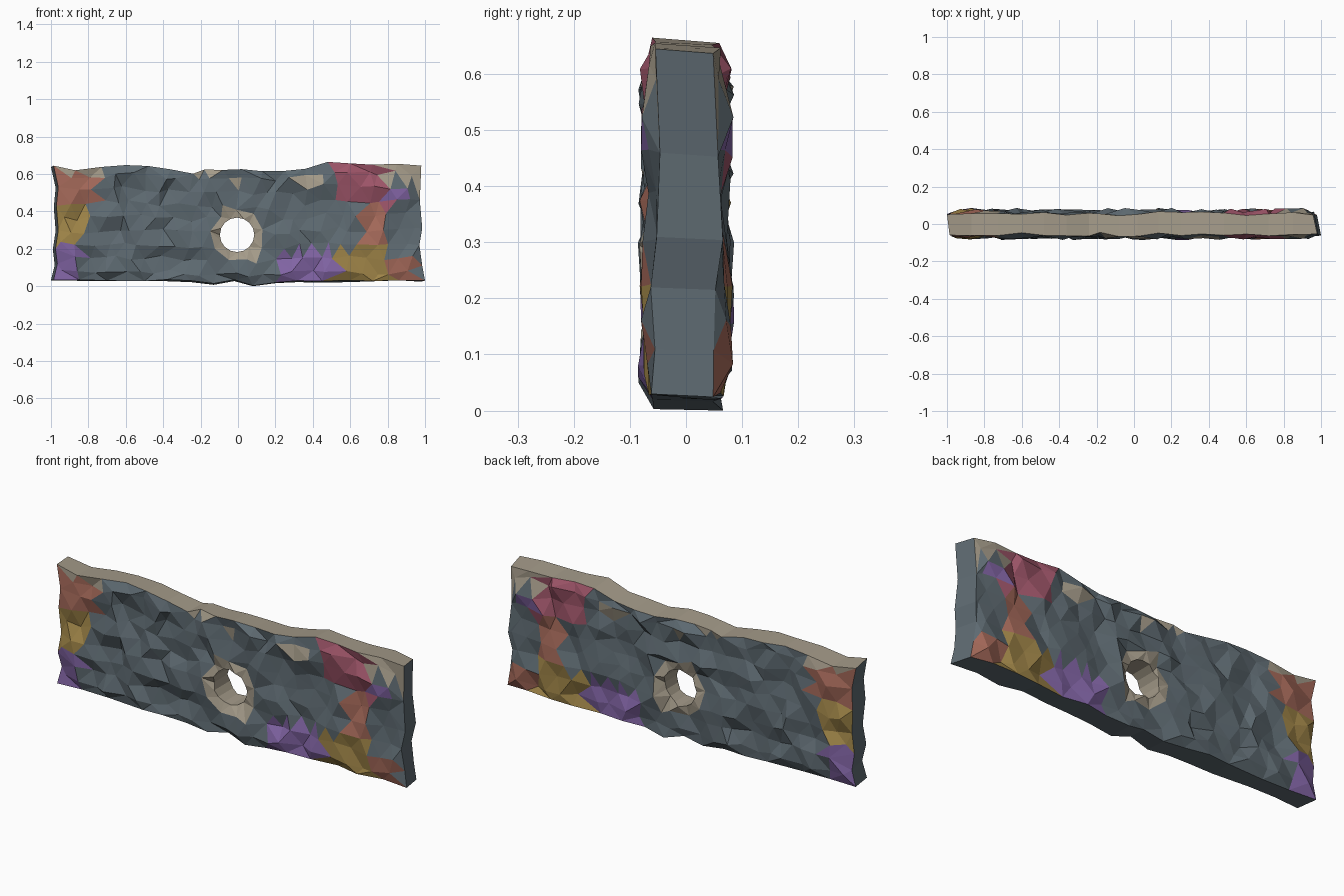
import bpy, bmesh, math, random
from mathutils import Vector
from mathutils.geometry import delaunay_2d_cdt

if "Cube" in bpy.data.objects:
    bpy.data.objects.remove(bpy.data.objects["Cube"])

random.seed(23)
jit = lambda a: random.uniform(-a, a)

# Wavy top and bottom edge profiles (x, z)
TOP = [(-1, .645), (-.87, .62), (-.73, .638), (-.6, .648), (-.48, .643), (-.36, .625),
       (-.24, .602), (-.18, .624), (-.08, .622), (.02, .626), (.13, .615), (.25, .617),
       (.36, .628), (.48, .665), (.6, .657), (.72, .65), (.85, .655), (.98, .645)]
BOTTOM = [(-1, .033), (-.85, .035), (-.7, .03), (-.5, .028), (-.38, .036), (-.25, .03),
          (-.13, .015), (-.02, .035), (.08, .003), (.2, .02), (.32, .03), (.45, .028),
          (.6, .032), (.72, .028), (.86, .032), (1, .03)]
LEFT = [(-.975, .53), (-.985, .43), (-.975, .3), (-.99, .2), (-.98, .12)]
RIGHT = [(.985, .11), (.97, .22), (.985, .31), (.972, .46)]
HOLE_X, HOLE_Z, HOLE_R, HOLE_N = -.005, .275, .092, 16


def height(profile, x):
    for (x0, z0), (x1, z1) in zip(profile, profile[1:]):
        if x <= x1:
            return z0 + (z1 - z0) * max(0, x - x0) / (x1 - x0)
    return profile[-1][1]


def ring(n, radius, wobble=0, turn=0):
    out = []
    for i in range(n):
        a, r = 2 * math.pi * (i + turn) / n, radius + jit(wobble)
        out.append((HOLE_X + r * math.cos(a), HOLE_Z + r * math.sin(a)))
    return out


# Slab outline, hole loop, chipped ring around it and scattered rock points
outline = BOTTOM + RIGHT + TOP[::-1] + LEFT
hole = ring(HOLE_N, HOLE_R)
n_out, n_rim = len(outline), len(outline) + HOLE_N
inner = ring(9, .138, .012, .3)
for r in range(8):
    for c in range(23):
        x = -.935 + c * .083 + (r % 2) * .04 + jit(.026)
        t = .075 + r * .121 + jit(.024)
        lo, hi = height(BOTTOM, x), height(TOP, x)
        z = lo + t * (hi - lo)
        if abs(x) < .955 and math.hypot(x - HOLE_X, z - HOLE_Z) > .175:
            inner.append((x, z))

pts = [Vector(p) for p in outline + hole + inner]
hole_edges = [(n_out + i, n_out + (i + 1) % HOLE_N) for i in range(HOLE_N)]
verts2d, _, tris, *_ = delaunay_2d_cdt(pts, hole_edges, [list(range(n_out))], 1, 1e-5)
tris = [t for t in tris if not all(n_out <= i < n_rim for i in t)]

# Colours of the rock and its painted patches
COLORS = {"slate": (.112, .145, .167), "sand": (.37, .325, .25), "orange": (.37, .14, .10),
          "ochre": (.35, .235, .065), "violet": (.225, .13, .38), "rose": (.34, .09, .14)}
NAMES = list(COLORS)
# Patch boxes: x0, x1, z0, z1
PATCHES = [("orange", -.97, -.75, .45, .6), ("ochre", -1, -.81, .24, .45),
           ("violet", -1, -.84, 0, .24), ("sand", -1, -.74, .59, .7),
           ("rose", .51, .79, .45, .7), ("violet", .8, .91, .45, .55),
           ("sand", .8, .97, .56, .7), ("orange", .64, .78, .2, .45),
           ("rose", .78, .84, .37, .45), ("ochre", .52, .8, 0, .2),
           ("orange", .8, .95, 0, .14), ("violet", .22, .52, 0, .18),
           ("sand", -.27, -.1, .595, .7), ("sand", -.08, .05, .54, .58),
           ("sand", .33, .45, .54, .6)]


def patch(tri, x, z):
    if any(n_out <= i < n_rim for i in tri):
        return NAMES.index("sand")
    for name, x0, x1, z0, z1 in PATCHES:
        if x0 < x < x1 and z0 < z < z1:
            return NAMES.index(name)
    return 0


# Front and back rock faces
bm = bmesh.new()
sheets = []
for side in (-1, 1):
    sheet = []
    for i, p in enumerate(verts2d):
        dx = dz = 0
        if i < n_out:
            y = .056 + jit(.012)
            if side > 0:
                dz = -random.uniform(0, .01)
                dx = -.022 if p.x > .96 else 0
            elif p.x < -.96:
                dx = .014
        elif i < n_rim:
            y = .056 + jit(.016)
        else:
            y = .065 + jit(.021)
        sheet.append(bm.verts.new((p.x + dx, side * y, max(0, p.y + dz))))
    sheets.append(sheet)
    for t in tris:
        f = bm.faces.new([sheet[i] for i in (t if side < 0 else t[::-1])])
        c = f.calc_center_median()
        f.material_index = patch(t, c.x, c.z)


# Strips across the thickness: top, ends, underside and hole
def strip(first, count):
    for k in range(count):
        i, j = first + k, first + (k + 1) % count
        f = bm.faces.new((sheets[0][i], sheets[0][j], sheets[1][j], sheets[1][i]))
        c = f.calc_center_median()
        f.material_index = 1 if first or (c.z > .59 and abs(c.x) < .96) else 0


strip(0, n_out)
strip(n_out, HOLE_N)
bmesh.ops.recalc_face_normals(bm, faces=bm.faces)

# Centre the slab and stand it on the ground
lo = [min(v.co[a] for v in bm.verts) for a in range(3)]
hi = [max(v.co[a] for v in bm.verts) for a in range(3)]
bmesh.ops.translate(bm, verts=bm.verts,
                    vec=(-(lo[0] + hi[0]) / 2, -(lo[1] + hi[1]) / 2, -lo[2]))

mesh = bpy.data.meshes.new("rock_wall")
bm.to_mesh(mesh)
bm.free()
for name, rgb in COLORS.items():
    mat = bpy.data.materials.new(name)
    mat.diffuse_color = (*rgb, 1)
    mat.use_nodes = True
    mat.node_tree.nodes["Principled BSDF"].inputs["Base Color"].default_value = mat.diffuse_color
    mesh.materials.append(mat)
bpy.context.collection.objects.link(bpy.data.objects.new("rock_wall", mesh))
